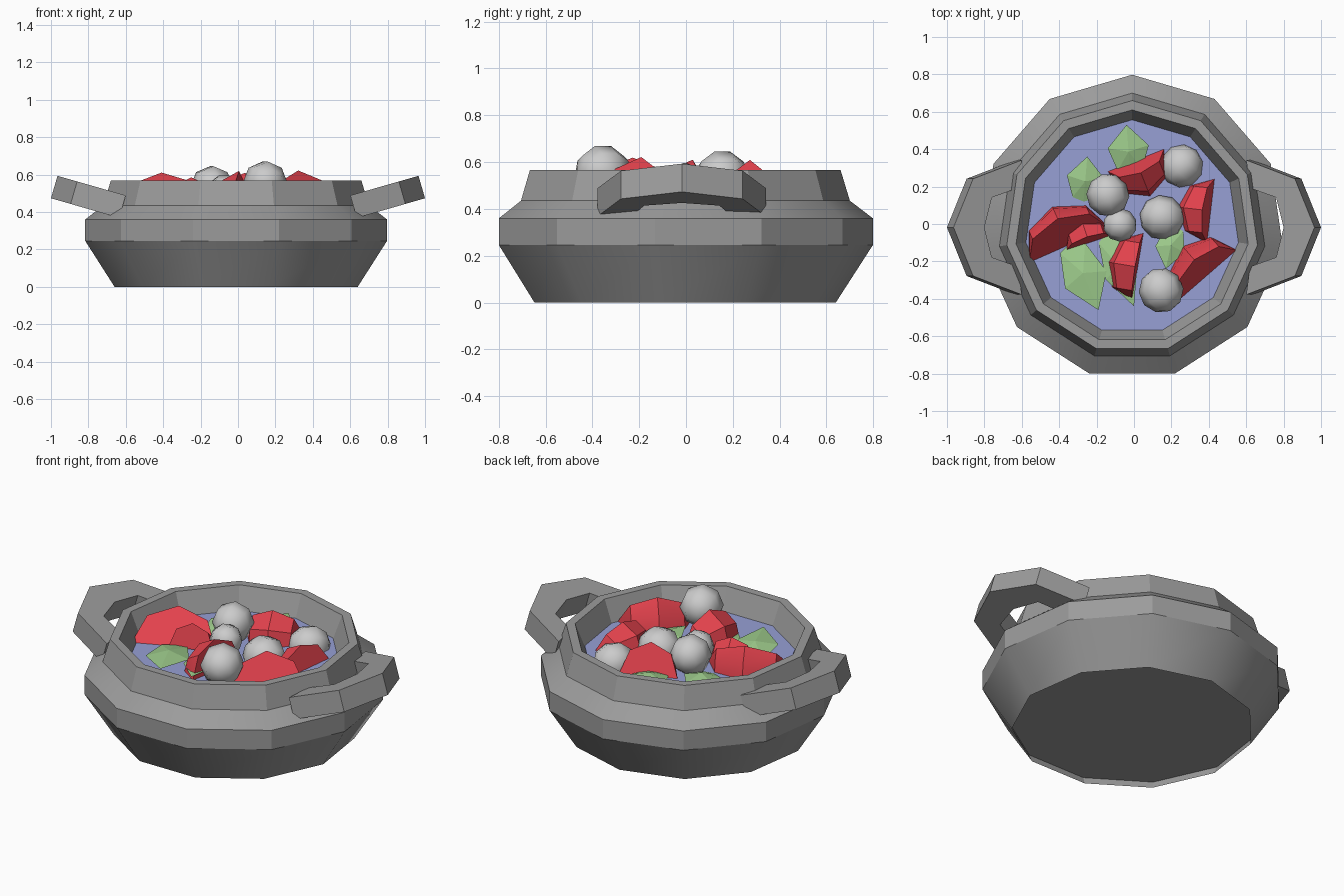
import bpy, bmesh
from math import sin, cos, pi, radians
from mathutils import Vector, Matrix

if "Cube" in bpy.data.objects:
    bpy.data.objects.remove(bpy.data.objects["Cube"])

CX, CY, SIDES = -0.01, -0.017, 11


def material(name, rgb):
    m = bpy.data.materials.new(name)
    m.diffuse_color = (*rgb, 1)
    m.use_nodes = True
    m.node_tree.nodes["Principled BSDF"].inputs["Base Color"].default_value = m.diffuse_color
    return m


RED = material("tomato_red", (0.78, 0.055, 0.075))
GREEN = material("leaf_green", (0.34, 0.60, 0.26))
BLUE = material("broth_blue", (0.31, 0.35, 0.66))
IRON = material("pot_grey", (0.33, 0.33, 0.33))


def finish(bm, name, mat=None, smooth=30):
    bmesh.ops.recalc_face_normals(bm, faces=bm.faces)
    me = bpy.data.meshes.new(name)
    bm.to_mesh(me)
    bm.free()
    ob = bpy.data.objects.new(name, me)
    bpy.context.collection.objects.link(ob)
    if mat:
        me.materials.append(mat)
    bpy.ops.object.select_all(action='DESELECT')
    bpy.context.view_layer.objects.active = ob
    ob.select_set(True)
    if smooth:
        bpy.ops.object.shade_smooth_by_angle(angle=radians(smooth))
    return ob


def lathe(name, profile, mat):
    """Eleven-sided turned solid, capped at both ends of the profile."""
    bm = bmesh.new()
    rings = []
    for r, z in profile:
        rings.append([bm.verts.new((CX + r * cos(pi / 2 + 2 * pi * i / SIDES),
                                    CY + r * sin(pi / 2 + 2 * pi * i / SIDES), z))
                      for i in range(SIDES)])
    for a, b in zip(rings, rings[1:]):
        for i in range(SIDES):
            j = (i + 1) % SIDES
            bm.faces.new((a[i], a[j], b[j], b[i]))
    bm.faces.new(rings[0])
    bm.faces.new(rings[-1])
    return finish(bm, name, mat)


def hull(name, points, mat, smooth):
    bm = bmesh.new()
    for p in points:
        bm.verts.new(p)
    bmesh.ops.remove_doubles(bm, verts=bm.verts, dist=0.001)
    res = bmesh.ops.convex_hull(bm, input=bm.verts)
    loose = {g for g in res["geom_interior"] if isinstance(g, bmesh.types.BMVert)}
    bmesh.ops.delete(bm, geom=list(loose), context='VERTS')
    return finish(bm, name, mat, smooth)


# Pot with recessed underside, belly, collar and rim
lathe("pot", [(0.675, 0.045), (0.657, 0), (0.815, 0.245), (0.815, 0.36),
              (0.717, 0.435), (0.677, 0.567), (0.627, 0.567), (0.572, 0.43)], IRON)
lathe("broth", [(0.574, 0.41), (0.574, 0.44)], BLUE)

# Handles: bent bar, tilted upward, mirrored to the left side
outer = [(0.60, -0.36), (0.86, -0.26), (0.965, 0), (0.86, 0.26), (0.60, 0.36)]
inner = [(0.62, -0.21), (0.76, -0.16), (0.80, 0), (0.76, 0.16), (0.62, 0.21)]
bm = bmesh.new()
sections = []
for o, i in zip(outer, inner):
    top = [Vector((x, y - 0.018, 0.593 - (0.965 - x) * 0.287)) for x, y in (o, i)]
    drop = Vector((0.035, 0, -0.12))
    sections.append([bm.verts.new(p) for p in
                     (top[0], top[1], top[1] + drop, top[0] + drop)])
for a, b in zip(sections, sections[1:]):
    for k in range(4):
        bm.faces.new((a[k], a[(k + 1) % 4], b[(k + 1) % 4], b[k]))
bm.faces.new(sections[0])
bm.faces.new(sections[-1])
handles = finish(bm, "handles", IRON, smooth=0)
handles.modifiers.new("mirror", 'MIRROR')

# Coarse dumpling balls: x, y, z, radius
for n, (x, y, z, r) in enumerate([(0.145, -0.355, 0.555, 0.12), (0.15, 0.035, 0.455, 0.12),
                                  (0.255, 0.31, 0.445, 0.115), (-0.14, 0.155, 0.535, 0.115),
                                  (-0.075, -0.005, 0.51, 0.09)]):
    bm = bmesh.new()
    bmesh.ops.create_uvsphere(bm, u_segments=8, v_segments=5, radius=r,
                              matrix=Matrix.Rotation(radians(90), 4, 'X'))
    bmesh.ops.rotate(bm, verts=bm.verts, matrix=Matrix.Rotation(0.4 + n, 3, 'Z'))
    bmesh.ops.translate(bm, verts=bm.verts, vec=(x, y, z))
    finish(bm, f"ball_{n + 1}", smooth=60)


# Tomato wedges: chord A to B, elliptical skin swept between two angles on its left
def wedge(name, ax, ay, bx, by, w, h, low, high, z):
    a, b = Vector((ax, ay, z)), Vector((bx, by, z))
    d = b - a
    left = Vector((-d.y, d.x, 0)).normalized()
    pts = [a, b]
    for i in range(1, 4):
        t = pi * i / 4
        base = a + d * (0.5 - 0.5 * cos(t))
        for k in range(3):
            phi = radians(low + (high - low) * k / 2)
            pts.append(base + (left * cos(phi) * w + Vector((0, 0, sin(phi) * h))) * sin(t))
    hull(name, pts, RED, 35)


for n, w in enumerate([(-0.01, -0.41, 0.05, -0.05, 0.17, 0.18, -5, 85, 0.44),
                       (0.39, -0.10, 0.43, 0.24, 0.18, 0.13, -5, 75, 0.44),
                       (0.24, -0.41, 0.55, -0.14, 0.21, 0.22, -5, 58, 0.435),
                       (0.16, 0.40, -0.14, 0.28, 0.21, 0.18, -5, 70, 0.44),
                       (-0.56, -0.21, -0.13, -0.02, 0.23, 0.24, -5, 47, 0.435),
                       (-0.36, -0.14, -0.12, -0.06, 0.13, 0.145, -5, 75, 0.445)]):
    wedge(f"tomato_wedge_{n + 1}", *w)


# Leaves: folded blades running from base to tip with a raised midrib
def leaf(name, ax, ay, bx, by, width, z, tilt):
    a, b = Vector((ax, ay, z)), Vector((bx, by, z + tilt))
    d = b - a
    side = Vector((-d.y, d.x, 0)).normalized() * width
    pts = [a, b, a + d * 0.45 + Vector((0, 0, 0.03))]
    for s in (-1, 1):
        pts += [a + d * 0.08 + side * 0.6 * s, a + d * 0.55 + side * s]
    hull(name, pts, GREEN, 0)


for n, l in enumerate([(-0.02, 0.27, -0.04, 0.53, 0.11, 0.445, 0.03),
                       (-0.27, 0.12, -0.25, 0.36, 0.10, 0.445, 0.03),
                       (-0.34, -0.10, -0.19, -0.46, 0.12, 0.45, 0.03),
                       (-0.15, -0.05, 0.00, -0.44, 0.09, 0.445, 0.03),
                       (0.22, -0.01, 0.17, -0.24, 0.08, 0.445, 0.03)]):
    leaf(f"leaf_{n + 1}", *l)
